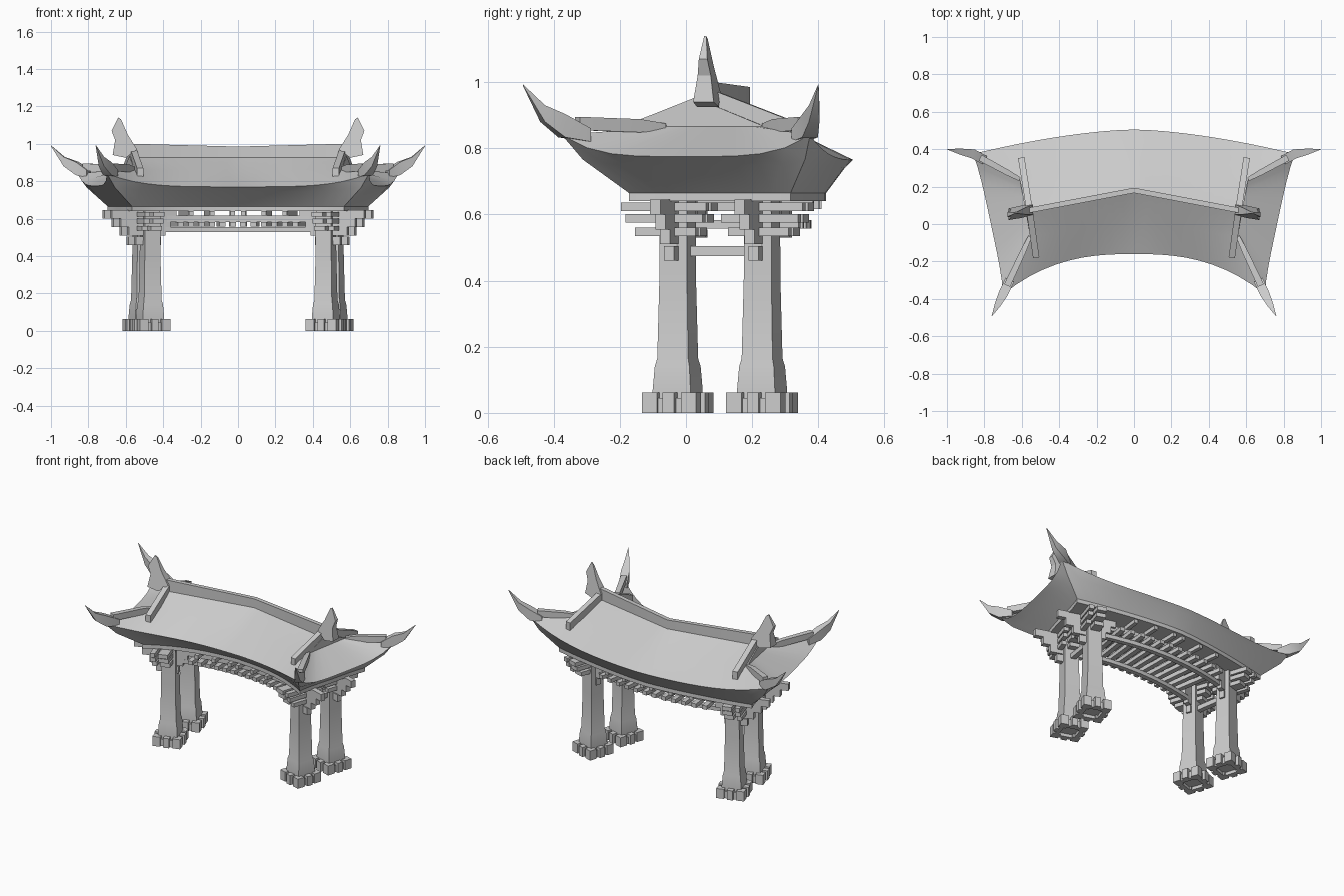
import bpy, bmesh, math
from mathutils import Vector

if "Cube" in bpy.data.objects:
    bpy.data.objects.remove(bpy.data.objects["Cube"])

stone = bpy.data.materials.new("pale_grey")
stone.use_nodes = True
GREY = (0.6, 0.6, 0.6, 1)
stone.diffuse_color = GREY
stone.node_tree.nodes["Principled BSDF"].inputs["Base Color"].default_value = GREY


def finish(name, bm):
    """Turn a half model (x >= 0) into a mirrored object."""
    bmesh.ops.remove_doubles(bm, verts=bm.verts, dist=0.0001)
    seam = [f for f in bm.faces if all(abs(v.co.x) < 0.001 for v in f.verts)]
    bmesh.ops.delete(bm, geom=seam, context='FACES')
    bmesh.ops.recalc_face_normals(bm, faces=bm.faces)
    mesh = bpy.data.meshes.new(name)
    bm.to_mesh(mesh)
    bm.free()
    mesh.materials.append(stone)
    obj = bpy.data.objects.new(name, mesh)
    bpy.context.collection.objects.link(obj)
    bpy.ops.object.select_all(action='DESELECT')
    obj.select_set(True)
    bpy.context.view_layer.objects.active = obj
    bpy.ops.object.shade_smooth_by_angle(angle=math.radians(25))
    obj.modifiers.new("Mirror", 'MIRROR').use_axis[0] = True
    return obj


def loft(bm, rings, closed=True, caps=True):
    rows = [[bm.verts.new(p) for p in ring] for ring in rings]
    n = len(rows[0])
    for a, b in zip(rows, rows[1:]):
        for i in range(n if closed else n - 1):
            j = (i + 1) % n
            bm.faces.new((a[i], a[j], b[j], b[i]))
    if caps:
        bm.faces.new(rows[0])
        bm.faces.new(rows[-1])
    return rows


def beam(bm, stations):
    """Rectangular bar through (point, width, height) stations."""
    pts = [Vector(s[0]) for s in stations]
    rings = []
    for i, (p, w, h) in enumerate(stations):
        d = pts[min(i + 1, len(pts) - 1)] - pts[max(i - 1, 0)]
        side = Vector((-d.y, d.x, 0)).normalized() * w / 2
        if pts[i].x < 0.001 and len(pts) > 1 and abs(d.x) > abs(d.y):
            side = Vector((0, w / 2, 0))
        up = Vector((0, 0, h / 2))
        rings.append([pts[i] + side + up, pts[i] - side + up,
                      pts[i] - side - up, pts[i] + side - up])
    loft(bm, rings)


def spine(x):
    return 0.18 - 0.19 * x


# Roof: hip-and-gable shell bowed in plan
N = 10
ts = [i / N for i in range(N + 1)]
front = [Vector((0.7 * t, -0.16 - 0.215 * t ** 2.6, 0.77 + 0.07 * t ** 4)) for t in ts]
back = [Vector((0.86 * t, 0.505 - 0.13 * t ** 1.6, 0.765 + 0.075 * t ** 4)) for t in ts]
side = []
for t in ts[1:-1]:
    p = front[-1].lerp(back[-1], t)
    bow = 1 - (2 * t - 1) ** 4
    side.append(p - Vector((0.015 * bow, 0, 0.065 * bow)))
mid_front = [Vector((0.555 * t, spine(0.555 * t) - 0.16 + 0.02 * t, 0.845 + 0.02 * t)) for t in ts]
mid_back = [Vector((0.61 * t, spine(0.61 * t) + 0.16 + 0.015 * t, 0.845 + 0.02 * t)) for t in ts]
crest = [Vector((0.58 * t, spine(0.58 * t), 0.935)) for t in ts]

bm = bmesh.new()
loft(bm, [front, mid_front, crest, mid_back, back], closed=False, caps=False)
bm.faces.new([bm.verts.new(p[-1]) for p in (mid_front, crest, mid_back)])
skirt_top = [mid_front[-1].lerp(mid_back[-1], t) for t in ts]
eave = front + side + back[::-1]
loft(bm, [skirt_top, [front[-1]] + side + [back[-1]]], closed=False, caps=False)


def inset(p, kx, front_k, back_k, z):
    off = p.y - spine(p.x)
    x = p.x * kx
    return Vector((x, spine(x) + off * (front_k if off < 0 else back_k), z))


rim = [inset(p, 0.94, 0.87, 0.93, 0.745 + 0.3 * (p.z - 0.77)) for p in eave]
neck = [inset(p, 0.81, 0.58, 0.75, 0.665) for p in eave]
plate = [p - Vector((0, 0, 0.025)) for p in neck]
rows = loft(bm, [eave, rim, neck, plate], closed=False, caps=False)
bm.faces.new(rows[-1])
finish("roof", bm)

# Ridge beam with upturned blade ends
bm = bmesh.new()
beam(bm, [((0, spine(0), 0.955), 0.028, 0.06),
          ((0.57, spine(0.57), 0.962), 0.028, 0.076)])
finish("ridge_beam", bm)

bm = bmesh.new()
blade = [(0.54, 0.97), (0.6, 0.925), (0.67, 0.94), (0.657, 1.02),
         (0.676, 1.07), (0.64, 1.14), (0.625, 1.13), (0.59, 1.05)]
layers = []
for s in (-1, 1):
    layers.append([(x, spine(x) + s * (0.003 + 0.14 * (1.14 - z)), z) for x, z in blade])
loft(bm, layers)
finish("ridge_end", bm)

# Descending ridges on the gable edges
bm = bmesh.new()
top = (0.56, 0.085, 0.95)
for end in ((0.523, -0.18, 0.845), (0.603, 0.355, 0.845)):
    beam(bm, [(top, 0.034, 0.05), (end, 0.034, 0.05)])
finish("gable_ridges", bm)

# Hip ridges and corner horns
bm = bmesh.new()
horns = bmesh.new()
corners = ((mid_front[-1], front[-1], Vector((0.76, -0.492, 0.99))),
           (mid_back[-1], back[-1], Vector((1, 0.4, 0.99))))
for inner, corner, tip in corners:
    outer = inner.lerp(corner, 0.85)
    outer.z = 0.875
    beam(bm, [(inner, 0.02, 0.02), (inner.lerp(outer, 0.3), 0.03, 0.04), (outer, 0.035, 0.04)])
    root = inner.lerp(corner, 0.75)
    root.z = 0.84
    bend = corner.lerp(tip, 0.5)
    bend.z = 0.905
    beam(horns, [(root, 0.05, 0.04), (corner + Vector((0, 0, 0.028)), 0.05, 0.07),
                 (bend, 0.032, 0.05), (tip, 0.002, 0.004)])
finish("hip_ridges", bm)
finish("corner_horns", horns)

# Columns, footings and stepped brackets, turned with the bow
turn = math.radians(18)
out = Vector((math.cos(turn), -math.sin(turn), 0))
rear = Vector((math.sin(turn), math.cos(turn), 0))
up = Vector((0, 0, 1))
columns = (("front", Vector((0.47, -0.025, 0))), ("back", Vector((0.51, 0.23, 0))))


def block(bm, c, a, b, z):
    """Box over the ranges a (outward), b (rearward) and z around point c."""
    loft(bm, [[c + out * u + rear * v + up * w
               for u, v in ((a[0], b[0]), (a[1], b[0]), (a[1], b[1]), (a[0], b[1]))]
              for w in z])


for name, c in columns:
    bm = bmesh.new()
    loft(bm, [[c + out * s * u + rear * s * v + up * z
               for u, v in ((-1, -1), (1, -1), (1, 1), (-1, 1))]
              for s, z in ((0.06, 0.02), (0.06, 0.07), (0.055, 0.14),
                           (0.049, 0.165), (0.044, 0.4), (0.043, 0.645))])
    finish(name + "_column", bm)

    bm = bmesh.new()
    r = 0.062
    for u in (-r, 0, r):
        for v in (-r, 0, r):
            if u or v:
                corner = u and v
                h = 0.024 if corner else 0.018
                k = 1 if corner else 1.2
                block(bm, c, (u * k - h, u * k + h), (v * k - h, v * k + h), (0, 0.062))
    for s in (-r, r):
        block(bm, c, (s - 0.012, s + 0.012), (-r, r), (0, 0.045))
        block(bm, c, (-r, r), (s - 0.012, s + 0.012), (0, 0.045))
    finish(name + "_footing", bm)

    bm = bmesh.new()
    for reach, z in ((0.085, 0.46), (0.125, 0.51), (0.17, 0.555), (0.22, 0.6)):
        block(bm, c, (-0.65 * reach, reach), (-0.016, 0.016), (z, z + 0.045))
    for reach, z in ((0.11, 0.535), (0.14, 0.575), (0.155, 0.61)):
        lo, hi = (-1, 0.75) if name == "front" else (-0.75, 1)
        block(bm, c, (-0.03, 0.03), (lo * reach, hi * reach), (z, z + 0.026))
        block(bm, c, (0.05, 0.08), (lo * reach, hi * reach), (z, z + 0.026))
    finish(name + "_brackets", bm)

# Tie beams between front and back columns
bm = bmesh.new()
beam(bm, [(c + up * 0.49, 0.032, 0.03) for _, c in columns])
finish("tie_beam", bm)

# Bowed rails along the length
bm = bmesh.new()
for y, reach in ((0.05, 0.47), (0.305, 0.51)):
    for z, h in ((0.6, 0.035), (0.542, 0.025)):
        beam(bm, [((reach * t, y - 0.32 * (reach * t) ** 2, z), 0.03, h)
                  for t in (0, 0.25, 0.5, 0.75, 1)])
finish("long_rails", bm)

# Joists laid across the rails
bm = bmesh.new()
for i in range(6):
    x = 0.03 + 0.062 * i
    drop = 0.32 * x * x
    fan = 0.1 * x
    for z, over, w in ((0.57, 0.07, 0.03), (0.629, 0.1, 0.024)):
        if z < 0.6 or i % 2 == 0:
            beam(bm, [((x - fan, 0.05 - over - drop, z), w, 0.025),
                      ((x + fan, 0.31 + over - drop, z), w, 0.025)])
finish("joists", bm)
